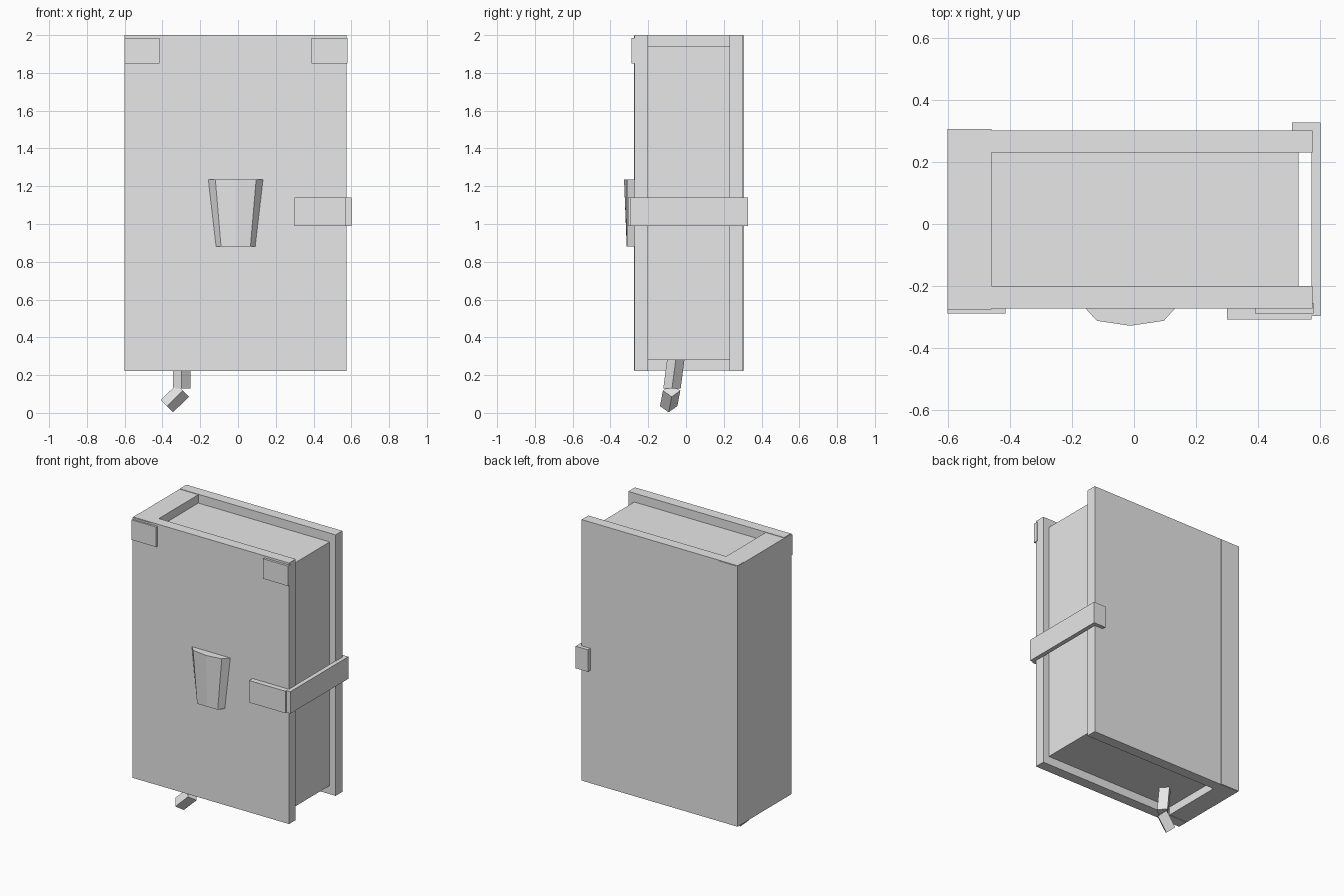
import bpy
import bmesh
from mathutils import Vector

old = bpy.data.objects.get("Cube")
if old:
    bpy.data.objects.remove(old, do_unlink=True)

GREY = (0.8, 0.8, 0.8, 1.0)
grey = bpy.data.materials.new("plain grey")
grey.use_nodes = True
grey.diffuse_color = GREY
grey.node_tree.nodes["Principled BSDF"].inputs["Base Color"].default_value = GREY


def finish(name, bm):
    bmesh.ops.recalc_face_normals(bm, faces=bm.faces)
    mesh = bpy.data.meshes.new(name)
    bm.to_mesh(mesh)
    bm.free()
    mesh.materials.append(grey)
    obj = bpy.data.objects.new(name, mesh)
    bpy.context.collection.objects.link(obj)
    return obj


def box(name, x, y, z):
    """Box from (min, max) pairs."""
    bm = bmesh.new()
    bmesh.ops.create_cube(bm, size=1)
    for v in bm.verts:
        v.co = [r[0] + (c + 0.5) * (r[1] - r[0]) for c, r in zip(v.co, (x, y, z))]
    return finish(name, bm)


def loft(name, start, end):
    """Closed solid between two rings of equal length."""
    bm = bmesh.new()
    a = [bm.verts.new(p) for p in start]
    b = [bm.verts.new(p) for p in end]
    bm.faces.new(a)
    bm.faces.new(b)
    n = len(a)
    for i in range(n):
        j = (i + 1) % n
        bm.faces.new((a[i], a[j], b[j], b[i]))
    return finish(name, bm)


def diamond(centre, across, radius=0.046):
    """Square ring with its corners along y and the given direction."""
    c, u, w = Vector(centre), Vector(across).normalized() * radius, Vector((0, radius, 0))
    return [c + u, c + w, c - u, c - w]


# Covers, spine and page block
height = (0.222, 2.0)
box("front_cover", (-0.6, 0.575), (-0.272, -0.2), height)
box("back_cover", (-0.6, 0.575), (0.23, 0.302), height)
box("spine", (-0.602, -0.46), (-0.276, 0.306), (0.224, 1.997))
box("pages", (-0.47, 0.53), (-0.205, 0.235), (0.28, 1.94))

# Corner plates on the front cover
box("right_corner_plate", (-0.601, -0.415), (-0.288, -0.26), (1.85, 1.986))
box("left_corner_plate", (0.39, 0.579), (-0.288, -0.255), (1.85, 1.986))

# Clasp wrapping around the page edge
band = (0.99, 1.14)
box("clasp_front", (0.3, 0.572), (-0.308, -0.265), band)
box("clasp_strap", (0.572, 0.602), (-0.296, 0.328), band)
box("clasp_back", (0.51, 0.59), (0.3, 0.328), band)

# Tapered faceted emblem
profile = [(-0.148, -0.268), (-0.108, -0.312), (0, -0.328), (0.108, -0.312), (0.148, -0.268)]
top = [(x - 0.012, y, 1.235) for x, y in profile]
bottom = [(x * 0.72 - 0.012, max(y, -0.312) if x else -0.314, 0.88) for x, y in profile]
loft("emblem", top, bottom)

# Bookmark in two bent pieces
loft("bookmark_upper", diamond((-0.298, -0.052, 0.3), (1, 0, 0)),
     diamond((-0.298, -0.074, 0.13), (1, 0, 0)))
loft("bookmark_lower", diamond((-0.292, -0.076, 0.118), (1, 0, -1)),
     diamond((-0.376, -0.092, 0.036), (1, 0, -1)))
